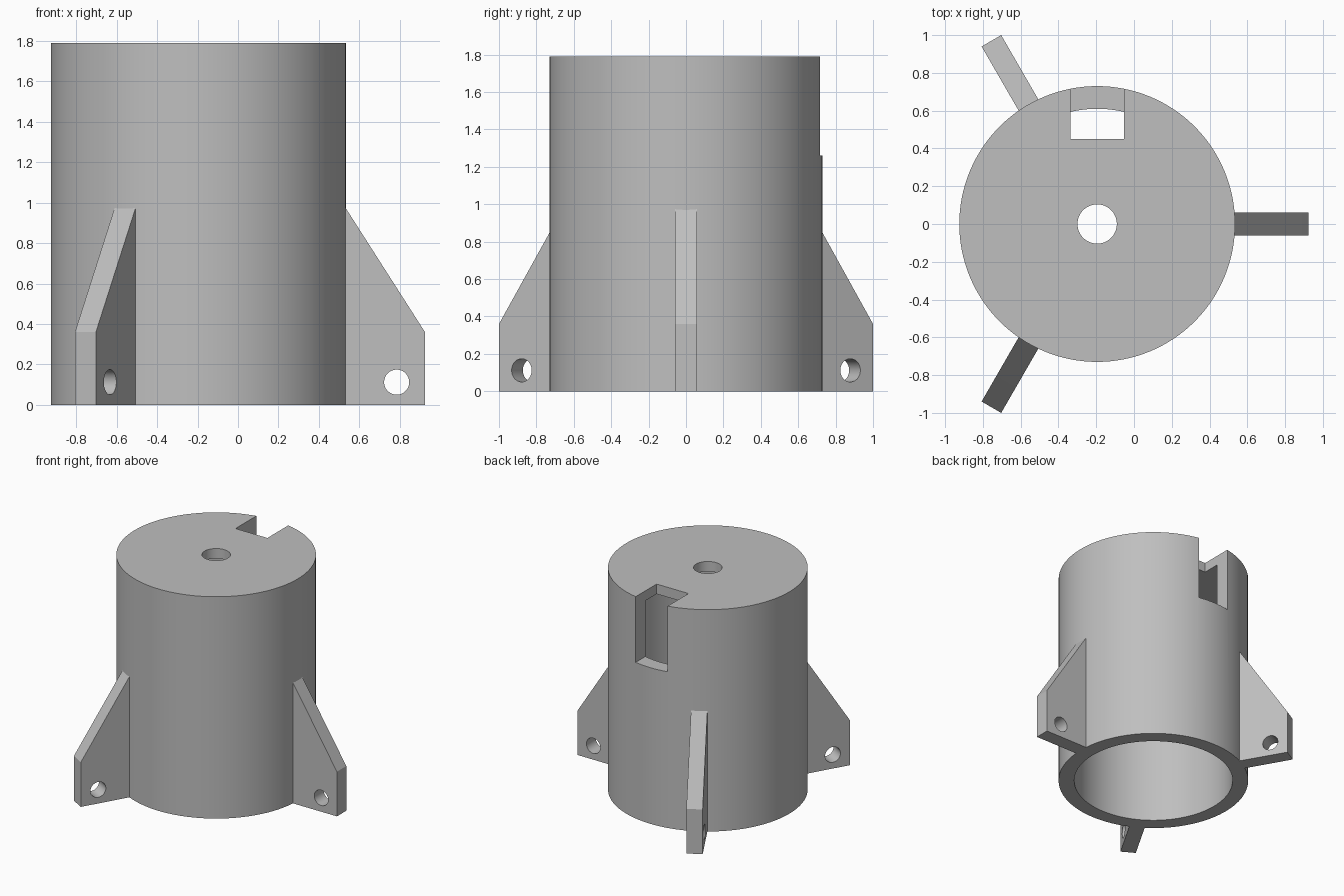
import bpy, bmesh, math
from mathutils import Matrix, Vector

cube = bpy.data.objects.get("Cube")
if cube:
    bpy.data.objects.remove(cube, do_unlink=True)

AXIS = Vector((-0.195, 0, 0))
HEIGHT = 1.79
RADIUS = 0.73

grey = bpy.data.materials.new("plain grey")
grey.use_nodes = True
colour = (0.52, 0.52, 0.52, 1)
grey.diffuse_color = colour
grey.node_tree.nodes["Principled BSDF"].inputs["Base Color"].default_value = colour


def make_object(name, bm):
    bmesh.ops.recalc_face_normals(bm, faces=bm.faces)
    mesh = bpy.data.meshes.new(name)
    bm.to_mesh(mesh)
    bm.free()
    mesh.materials.append(grey)
    obj = bpy.data.objects.new(name, mesh)
    bpy.context.collection.objects.link(obj)
    return obj


def cut(obj, cutter):
    mod = obj.modifiers.new("cut", 'BOOLEAN')
    mod.operation = 'DIFFERENCE'
    mod.solver = 'EXACT'
    mod.object = cutter
    bpy.context.view_layer.objects.active = obj
    bpy.ops.object.modifier_apply(modifier=mod.name)
    bpy.data.objects.remove(cutter, do_unlink=True)


def smooth(obj):
    bpy.ops.object.select_all(action='DESELECT')
    obj.select_set(True)
    bpy.context.view_layer.objects.active = obj
    bpy.ops.object.shade_smooth_by_angle(angle=math.radians(30))


def lathe(name, profile, steps):
    bm = bmesh.new()
    verts = [bm.verts.new((r, 0, z)) for r, z in profile]
    edges = [bm.edges.new((v, verts[i - 1])) for i, v in enumerate(verts)]
    bmesh.ops.spin(bm, geom=verts + edges, cent=(0, 0, 0), axis=(0, 0, 1),
                   angle=2 * math.pi, steps=steps, use_duplicate=False)
    bmesh.ops.remove_doubles(bm, verts=bm.verts, dist=1e-4)
    return make_object(name, bm)


# Hollow housing, open below, with a thin cap and a central hole
inner, hole, cap = 0.61, 0.104, HEIGHT - 0.08
housing = lathe("housing", [(hole, HEIGHT), (RADIUS, HEIGHT), (RADIUS, 0),
                            (inner, 0), (inner, cap), (hole, cap)], 128)

# Rear notch through the cap and wall
bm = bmesh.new()
bmesh.ops.create_cube(bm, size=1, matrix=Matrix.Translation((0, 0.7, 1.58))
                      @ Matrix.Diagonal((0.285, 0.5, 0.64, 1)))
cut(housing, make_object("notch_cutter", bm))
housing.location = AXIS
smooth(housing)


# Three mounting fins, each drilled near its foot
def make_fin(name, angle):
    bm = bmesh.new()
    outline = [(0.71, 0), (1.12, 0), (1.12, 0.36), (RADIUS, 0.97), (0.71, 1.0)]
    face = bm.faces.new([bm.verts.new((x, -0.06, z)) for x, z in outline])
    ext = bmesh.ops.extrude_face_region(bm, geom=[face])
    bmesh.ops.translate(bm, vec=(0, 0.12, 0),
                        verts=[g for g in ext["geom"] if isinstance(g, bmesh.types.BMVert)])
    fin = make_object(name, bm)
    bm = bmesh.new()
    bmesh.ops.create_cone(bm, cap_ends=True, segments=48, radius1=0.062, radius2=0.062,
                          depth=0.4, matrix=Matrix.Translation((0.98, 0, 0.112))
                          @ Matrix.Rotation(math.pi / 2, 4, 'X'))
    cut(fin, make_object("drill_cutter", bm))
    fin.location = AXIS
    fin.rotation_euler.z = angle
    smooth(fin)


for name, degrees in (("left_fin", 0), ("back_right_fin", 120), ("front_right_fin", 240)):
    make_fin(name, math.radians(degrees))
